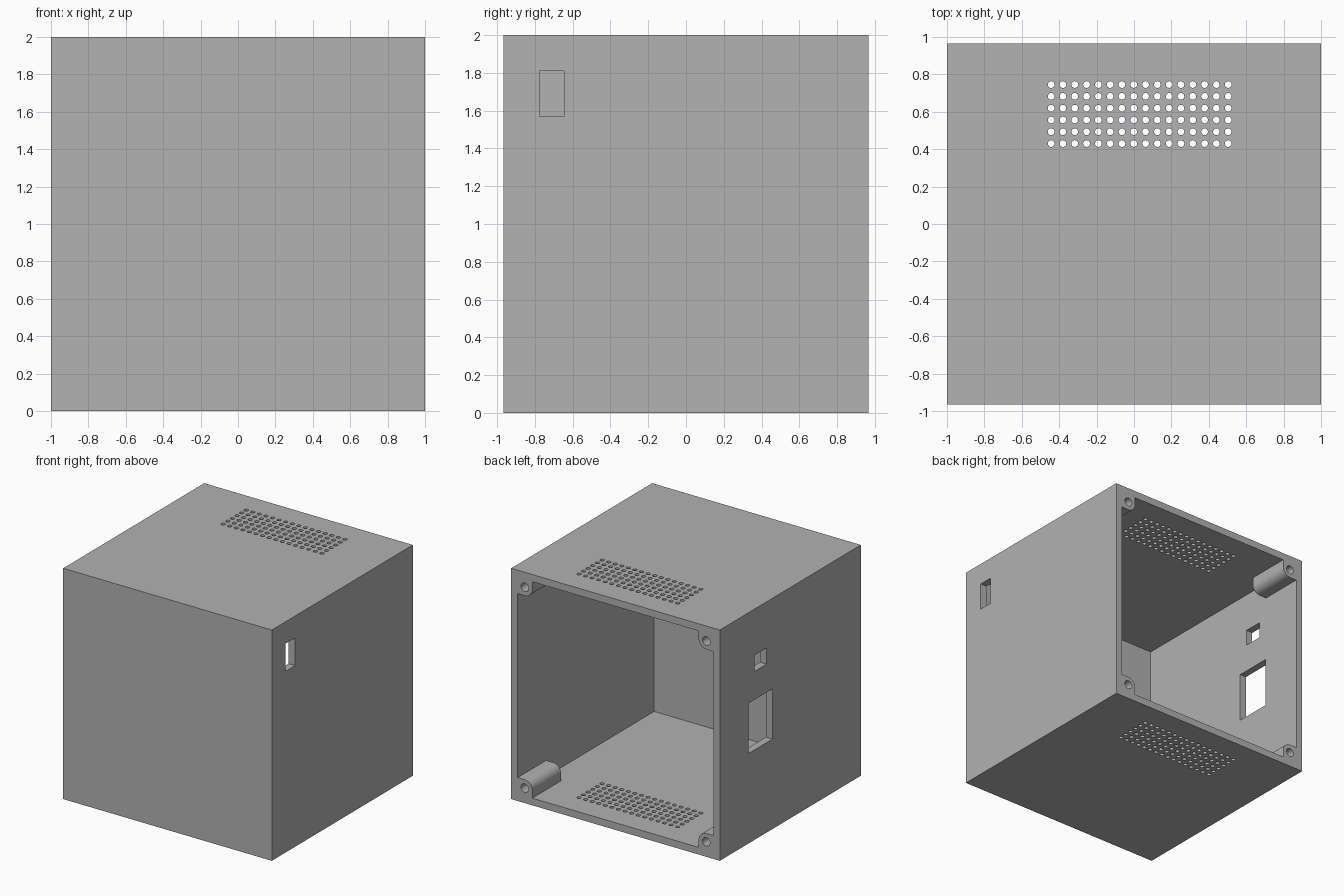
import bpy
import bmesh
from math import sin, cos, pi, radians
from mathutils import Vector

if "Cube" in bpy.data.objects:
    bpy.data.objects.remove(bpy.data.objects["Cube"], do_unlink=True)

HALF_DEPTH = 0.965
WALL = 0.0625
BOSS_INSET = 0.13      # screw axis distance from the outer faces
BOSS_RADIUS = 0.073
BOSS_FRONT = 0.575
PITCH = 0.0631

grey = bpy.data.materials.new("plain grey")
grey.use_nodes = True
grey.diffuse_color = (0.445, 0.445, 0.445, 1)
grey.node_tree.nodes["Principled BSDF"].inputs["Base Color"].default_value = grey.diffuse_color


def prism(bm, outline, offset):
    """Extrude a closed outline of points along an offset."""
    low = [bm.verts.new(p) for p in outline]
    high = [bm.verts.new(Vector(p) + Vector(offset)) for p in outline]
    bm.faces.new(low)
    bm.faces.new(high)
    for i in range(len(low)):
        j = (i + 1) % len(low)
        bm.faces.new((low[i], low[j], high[j], high[i]))


def box(bm, xs, ys, zs):
    x0, x1 = xs
    y0, y1 = ys
    z0, z1 = zs
    prism(bm, [(x0, y0, z0), (x1, y0, z0), (x1, y1, z0), (x0, y1, z0)], (0, 0, z1 - z0))


def circle(radius, sides):
    return [(radius * cos(2 * pi * i / sides), radius * sin(2 * pi * i / sides)) for i in range(sides)]


def finish(bm, name):
    bmesh.ops.recalc_face_normals(bm, faces=bm.faces)
    mesh = bpy.data.meshes.new(name)
    bm.to_mesh(mesh)
    bm.free()
    mesh.materials.append(grey)
    obj = bpy.data.objects.new(name, mesh)
    bpy.context.collection.objects.link(obj)
    return obj


def cut(target, cutter):
    """Subtract the cutter from the target, then discard the cutter."""
    cutter.hide_render = True
    mod = target.modifiers.new("cut", 'BOOLEAN')
    mod.operation = 'DIFFERENCE'
    mod.solver = 'EXACT'
    mod.object = cutter
    bpy.context.view_layer.objects.active = target
    bpy.ops.object.modifier_apply(modifier=mod.name)
    bpy.data.objects.remove(cutter, do_unlink=True)


corners = [(sx, sz) for sx in (-1, 1) for sz in (-1, 1)]

# Outer block
bm = bmesh.new()
box(bm, (-1, 1), (-HALF_DEPTH, HALF_DEPTH), (0, 2))
case = finish(bm, "enclosure_case")

# Cavity, open at the back, with rounded screw bosses left standing in its corners
bm = bmesh.new()
inner = 1 - WALL
box(bm, (-inner, inner), (WALL - HALF_DEPTH, 1.1), (WALL, 2 - WALL))
cavity = finish(bm, "cavity_cutter")

bm = bmesh.new()
axis = 1 - BOSS_INSET
reach = axis - BOSS_RADIUS
arc = [(axis - BOSS_RADIUS * cos(a), axis - BOSS_RADIUS * sin(a))
       for a in (i * pi / 16 for i in range(9))]
profile = [(1.1, reach), (1.1, 1.1), (reach, 1.1)] + arc
for sx, sz in corners:
    prism(bm, [(sx * u, BOSS_FRONT, 1 + sz * v) for u, v in profile], (0, 1.2 - BOSS_FRONT, 0))
cut(cavity, finish(bm, "boss_cutter"))
cut(case, cavity)

# Vent grid through top and floor, screw holes and side ports
bm = bmesh.new()
for col in range(16):
    for row in range(6):
        cx, cy = -0.443 + col * PITCH, 0.43 + row * PITCH
        prism(bm, [(cx + u, cy + v, -0.1) for u, v in circle(0.018, 16)], (0, 0, 2.2))
for sx, sz in corners:
    prism(bm, [(sx * axis + u, 0.65, 1 + sz * axis + v) for u, v in circle(0.037, 24)], (0, 0.5, 0))
box(bm, (0.85, 1.1), (-0.775, -0.647), (1.57, 1.81))
box(bm, (-1.1, -0.85), (0.325, 0.49), (1.46, 1.6))
box(bm, (-1.1, -0.85), (0.245, 0.57), (0.78, 1.215))
cut(case, finish(bm, "opening_cutter"))

# Smooth the round holes and bosses, keep the box edges crisp
bpy.ops.object.select_all(action='DESELECT')
case.select_set(True)
bpy.context.view_layer.objects.active = case
bpy.ops.object.shade_smooth_by_angle(angle=radians(30))
